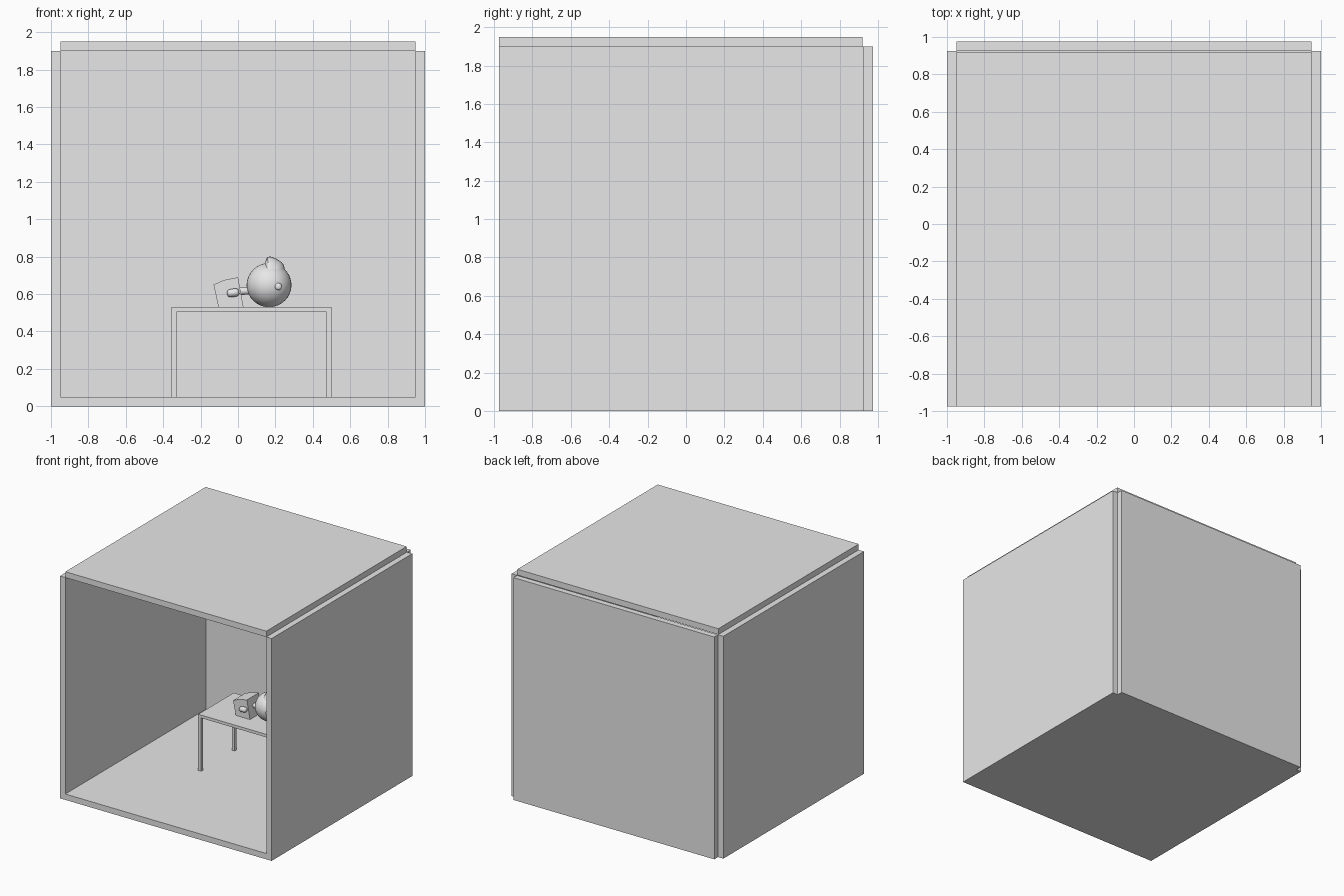
import bpy, bmesh, math
from mathutils import Vector, Matrix

if "Cube" in bpy.data.objects:
    bpy.data.objects.remove(bpy.data.objects["Cube"])

grey = bpy.data.materials.new("plain grey")
grey.diffuse_color = (0.8, 0.8, 0.8, 1)
grey.use_nodes = True
grey.node_tree.nodes["Principled BSDF"].inputs["Base Color"].default_value = grey.diffuse_color


def finish(name, bm, smooth=False):
    bmesh.ops.recalc_face_normals(bm, faces=bm.faces)
    me = bpy.data.meshes.new(name)
    bm.to_mesh(me)
    bm.free()
    me.materials.append(grey)
    ob = bpy.data.objects.new(name, me)
    bpy.context.collection.objects.link(ob)
    if smooth:
        bpy.ops.object.select_all(action='DESELECT')
        bpy.context.view_layer.objects.active = ob
        ob.select_set(True)
        bpy.ops.object.shade_smooth_by_angle(angle=math.radians(40))
    return ob


def box(name, x0, x1, y0, y1, z0, z1):
    bm = bmesh.new()
    bmesh.ops.create_cube(bm, size=1)
    for v in bm.verts:
        v.co = ((x0 + x1) / 2 + v.co.x * (x1 - x0),
                (y0 + y1) / 2 + v.co.y * (y1 - y0),
                (z0 + z1) / 2 + v.co.z * (z1 - z0))
    return finish(name, bm)


def ball(name, c, r, seg=32):
    bm = bmesh.new()
    bmesh.ops.create_uvsphere(bm, u_segments=seg, v_segments=seg // 2, radius=1)
    for v in bm.verts:
        v.co = Vector(c) + Vector((v.co.x * r[0], v.co.y * r[1], v.co.z * r[2]))
    return finish(name, bm, True)


def loft(name, rings, smooth=False):
    """Skin a list of equal-length rings and cap both ends."""
    bm = bmesh.new()
    vs = [[bm.verts.new(p) for p in ring] for ring in rings]
    n = len(vs[0])
    for a, b in zip(vs, vs[1:]):
        for i in range(n):
            bm.faces.new((a[i], a[(i + 1) % n], b[(i + 1) % n], b[i]))
    bm.faces.new(vs[0])
    bm.faces.new(vs[-1])
    return finish(name, bm, smooth)


def rod(name, a, b, profile):
    """Turned part along a-b; profile is (fraction, radius) pairs."""
    a, b = Vector(a), Vector(b)
    q = (b - a).to_track_quat('Z', 'Y')
    rings = []
    for f, r in profile:
        rings.append([a.lerp(b, f) + q @ Vector((r * math.cos(t * math.tau / 20),
                      r * math.sin(t * math.tau / 20), 0)) for t in range(20)])
    return loft(name, rings, True)


# Open-fronted room
Y0, Y1 = -0.975, 0.925
box("floor", -1, 1, Y0, Y1, 0, 0.05)
box("left_wall", -1, -0.95, Y0, Y1, 0, 1.9)
box("right_wall", 0.95, 1, Y0, Y1, 0, 1.9)
box("back_wall", -0.95, 0.95, Y1, 0.975, 0, 1.9)
box("ceiling", -0.95, 0.95, Y0, 0.92, 1.9, 1.95)

# Table
TX0, TX1, TY0, TY1, T = -0.355, 0.5, -0.03, 0.45, 0.027
box("table_top", TX0, TX1, TY0, TY1, 0.505, 0.53)
for x in (TX0, TX1 - T):
    for y in (TY0, TY1 - T):
        box("table_leg", x, x + T, y, y + T, 0.05, 0.505)

# Toy lying on its back: tilted block body
CY = 0.2
body = [(-0.131, 0.651), (-0.07, 0.676), (0.0, 0.69), (0.033, 0.51), (-0.1, 0.51)]
loft("toy_body", [[(x, y, z) for x, z in body] for y in (CY - 0.08, CY + 0.08)])

# Neck and round head
rod("toy_neck", (0.01, CY, 0.615), (0.07, CY, 0.618), [(0, 0.02), (1, 0.02)])
HC = Vector((0.166, CY, 0.648))
ball("toy_head", HC, (0.12, 0.12, 0.118))

# Raised ridge on the face, shrinking toward both sides
ridge = [(0.142, 0.755), (0.15, 0.785), (0.158, 0.799), (0.175, 0.8), (0.197, 0.793),
         (0.22, 0.78), (0.241, 0.763), (0.25, 0.735), (0.266, 0.7), (0.166, 0.66)]
rings = []
for i in range(1, 16):
    a = math.pi * i / 16
    k, t = math.sin(a), -0.1 * math.cos(a)
    rings.append([(HC.x + (x - HC.x) * k, CY + t, HC.z + (z - HC.z) * k) for x, z in ridge])
loft("toy_face_ridge", rings, True)

# Ears and arms on both sides
for s in (-1, 1):
    rod("toy_ear", (0.216, CY + s * 0.08, 0.64), (0.216, CY + s * 0.122, 0.64),
        [(0, 0.019), (0.8, 0.019), (0.93, 0.015), (1, 0.008)])
    y = CY + s * 0.093
    rod("toy_arm", (-0.058, y, 0.602), (0.006, y, 0.611),
        [(0, 0.008), (0.06, 0.015), (0.2, 0.021), (0.75, 0.022), (0.9, 0.018), (1, 0.01)])
